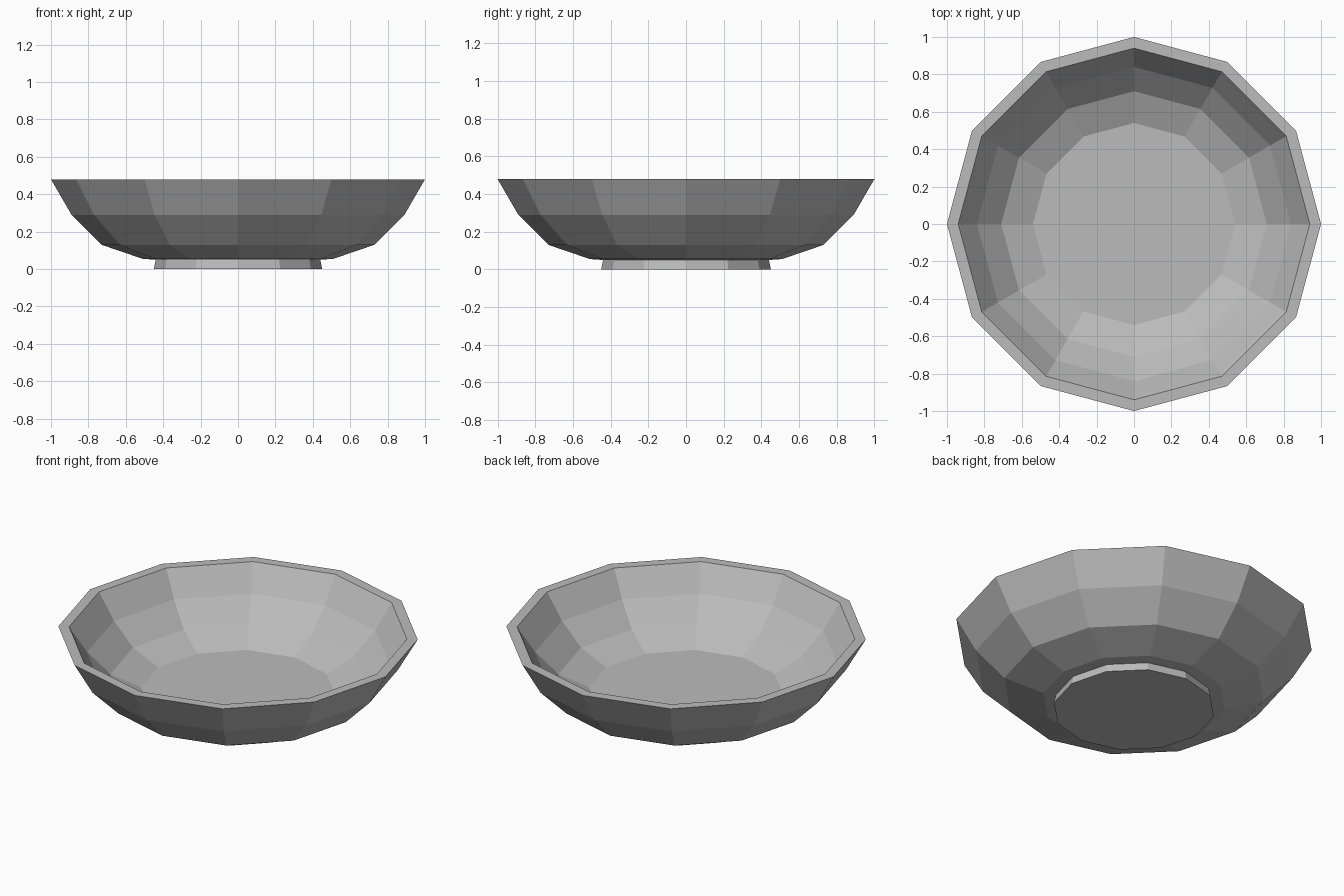
import bpy, bmesh
from math import cos, sin, tau

SIDES = 12

cube = bpy.data.objects.get("Cube")
if cube:
    bpy.data.objects.remove(cube, do_unlink=True)

grey = bpy.data.materials.new("plain_grey")
grey.use_nodes = True
colour = (0.5, 0.5, 0.5, 1)
grey.diffuse_color = colour
grey.node_tree.nodes["Principled BSDF"].inputs["Base Color"].default_value = colour


def lathe(name, profile):
    """Spin a (radius, height) profile around z and cap both ends."""
    bm = bmesh.new()
    rings = [[bm.verts.new((r * cos(tau * i / SIDES), r * sin(tau * i / SIDES), z))
              for i in range(SIDES)] for r, z in profile]
    for low, high in zip(rings, rings[1:]):
        for i in range(SIDES):
            j = (i + 1) % SIDES
            bm.faces.new((low[i], low[j], high[j], high[i]))
    bm.faces.new(rings[0][::-1])
    bm.faces.new(rings[-1])
    bmesh.ops.recalc_face_normals(bm, faces=bm.faces)
    mesh = bpy.data.meshes.new(name)
    bm.to_mesh(mesh)
    bm.free()
    mesh.materials.append(grey)
    obj = bpy.data.objects.new(name, mesh)
    bpy.context.collection.objects.link(obj)
    return obj


# Foot, outer wall, rim, inner wall and floor in one faceted shell
outer = [(0.45, 0), (0.44, 0.05), (0.51, 0.055), (0.73, 0.13), (0.89, 0.29), (1, 0.48)]
inner = [(0.94, 0.48), (0.84, 0.33), (0.71, 0.2), (0.54, 0.125)]
lathe("bowl", outer + inner)
